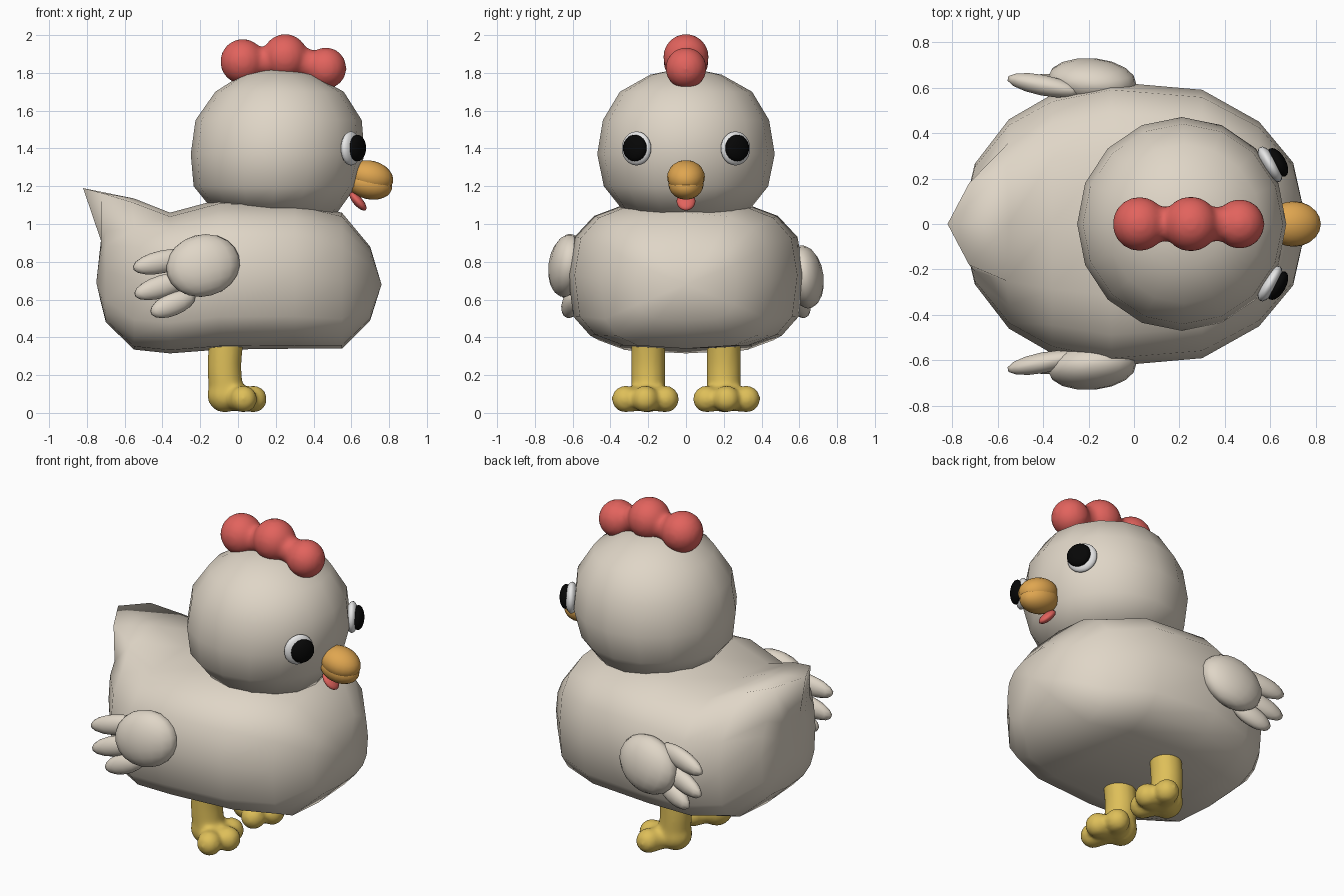
import bpy, bmesh
from math import sin, cos, pi, radians
from mathutils import Matrix, Vector, Euler

cube = bpy.data.objects.get("Cube")
if cube:
    bpy.data.objects.remove(cube)


def material(name, rgb):
    m = bpy.data.materials.new(name)
    m.use_nodes = True
    m.diffuse_color = (*rgb, 1)
    bsdf = m.node_tree.nodes["Principled BSDF"]
    bsdf.inputs["Base Color"].default_value = (*rgb, 1)
    bsdf.inputs["Roughness"].default_value = 0.7
    return m


CREAM = material("cream feathers", (0.74, 0.67, 0.57))
RED = material("comb red", (0.76, 0.125, 0.11))
ORANGE = material("beak orange", (0.74, 0.38, 0.08))
YELLOW = material("leg yellow", (0.73, 0.52, 0.10))
WHITE = material("eye white", (0.86, 0.86, 0.86))
BLACK = material("pupil black", (0.002, 0.002, 0.002))


def finish(name, bm, mat):
    bmesh.ops.recalc_face_normals(bm, faces=bm.faces)
    for f in bm.faces:
        f.smooth = True
    mesh = bpy.data.meshes.new(name)
    bm.to_mesh(mesh)
    bm.free()
    mesh.materials.append(mat)
    ob = bpy.data.objects.new(name, mesh)
    bpy.context.collection.objects.link(ob)
    return ob


def add_ball(bm, centre, radii, rot=(0, 0, 0), seg=20):
    """Ellipsoid with its own rotation in degrees."""
    turn = Euler([radians(a) for a in rot]).to_matrix().to_4x4()
    mat = Matrix.Translation(centre) @ turn @ Matrix.Diagonal((*radii, 1))
    bmesh.ops.create_uvsphere(bm, u_segments=seg, v_segments=seg // 2 + 2, radius=1, matrix=mat)


def ball(name, mat, centre, radii, rot=(0, 0, 0), seg=20):
    bm = bmesh.new()
    add_ball(bm, centre, radii, rot, seg)
    return finish(name, bm, mat)


def loft(rings, start, end):
    """Skin between rings of points, closed to a pole at both ends."""
    bm = bmesh.new()
    rows = [[bm.verts.new(p) for p in r] for r in rings]
    n = len(rows[0])
    for a, b in zip(rows, rows[1:]):
        for i in range(n):
            bm.faces.new((a[i], a[(i + 1) % n], b[(i + 1) % n], b[i]))
    for row, pole in ((rows[0], start), (rows[-1], end)):
        v = bm.verts.new(pole)
        for i in range(n):
            bm.faces.new((row[i], row[(i + 1) % n], v))
    return bm


def blob(name, mat, balls, smooth):
    """Balls melted together into one soft shape."""
    bm = bmesh.new()
    for centre, r in balls:
        add_ball(bm, centre, (r, r, r))
    ob = finish(name, bm, mat)
    rm = ob.modifiers.new("melt", "REMESH")
    rm.mode = "VOXEL"
    rm.voxel_size = 0.014
    rm.use_smooth_shade = True
    sm = ob.modifiers.new("soften", "SMOOTH")
    sm.factor = 0.5
    sm.iterations = smooth
    return ob


# Body: sections along x as (x, bottom, top, half width), boxier underneath
N = 16


def section_point(x, lo, hi, w, i):
    s, c = sin(2 * pi * i / N), cos(2 * pi * i / N)
    power = 0.72 if c > 0 else 0.6
    s, c = [(1 if v >= 0 else -1) * abs(v) ** power for v in (s, c)]
    return Vector((x, w * s, (lo + hi) / 2 + (hi - lo) / 2 * c))


sections = [(-0.725, 0.58, 0.92, 0.16), (-0.70, 0.48, 1.02, 0.265),
            (-0.55, 0.335, 1.06, 0.46), (-0.36, 0.315, 1.06, 0.57),
            (-0.10, 0.335, 1.13, 0.625), (0.30, 0.34, 1.12, 0.59),
            (0.55, 0.34, 1.06, 0.45), (0.70, 0.49, 0.88, 0.27)]
rings = [[section_point(*sec, i) for i in range(N)] for sec in sections]
# Tail: the rear top edge fans up and back to a broad point
rings[1][0] = Vector((-0.82, 0, 1.19))
rings[2][0].z = 1.135
for i, side in ((1, 1), (N - 1, -1)):
    rings[1][i] = Vector((-0.725, side * 0.18, 1.165))
    rings[2][i] = Vector((-0.56, side * 0.25, 1.115))
finish("body", loft(rings, (-0.75, 0, 0.69), (0.76, 0, 0.68)), CREAM)

# Head: rings up z as (z, centre x, radius x, radius y)
levels = [(1.07, 0.18, 0.34, 0.34), (1.20, 0.195, 0.43, 0.435), (1.37, 0.21, 0.46, 0.47),
          (1.55, 0.215, 0.44, 0.44), (1.70, 0.22, 0.34, 0.35), (1.79, 0.21, 0.19, 0.19)]
rings = [[Vector((cx + rx * cos(2 * pi * i / N), ry * sin(2 * pi * i / N), z))
          for i in range(N)] for z, cx, rx, ry in levels]
for p in rings[0]:
    p.z -= 0.08 * (p.x - 0.3)
finish("head", loft(rings, (0.2, 0, 1.05), (0.21, 0, 1.83)), CREAM)

# Comb: three knobs joined by narrow necks
blob("comb", RED, [((0.025, 0, 1.86), 0.12), ((0.25, 0, 1.884), 0.122),
                   ((0.465, 0, 1.825), 0.11), ((0.135, 0, 1.86), 0.078),
                   ((0.365, 0, 1.85), 0.078)], 8)

# Beak and wattle
ball("upper_beak", ORANGE, (0.702, 0, 1.25), (0.122, 0.10, 0.085), (0, 15, 0))
ball("lower_beak", ORANGE, (0.695, 0, 1.21), (0.122, 0.093, 0.079), (0, 12, 0))
ball("wattle", RED, (0.635, 0, 1.12), (0.062, 0.05, 0.025), (0, 48, 0))

for side, label, wing_z in ((-1, "right", 0.78), (1, "left", 0.72)):
    # Eyes, turned outward
    turn = (0, 0, side * 30)
    ball(label + "_eye", WHITE, (0.598, side * 0.262, 1.40), (0.036, 0.088, 0.09), turn)
    ball(label + "_pupil", BLACK, (0.632, side * 0.271, 1.402), (0.035, 0.07, 0.07), turn)

    # Wing with three feathers
    ball(label + "_wing", CREAM, (-0.185, side * 0.63, wing_z), (0.198, 0.098, 0.165),
         (side * 8, -15, side * -6), 16)
    for k, (x, z, length, tilt) in enumerate(((-0.40, 0.80, 0.165, -12),
                                              (-0.40, 0.67, 0.16, -17),
                                              (-0.345, 0.575, 0.13, -22))):
        ball(f"{label}_feather_{k + 1}", CREAM, (x, side * 0.61, z),
             (length, 0.046, 0.06), (0, tilt, side * -11), 14)

    # Leg and three-toed foot
    y = side * 0.2
    parts = [((-0.06 - 0.012 * sin(k * pi / 8), y, 0.38 - 0.034 * k), 0.092) for k in range(9)]
    parts += [((-0.07, y, 0.095), 0.094)]
    for dx, dy in ((0.083, 0.015), (0.03, -0.092), (0.03, 0.122)):
        for t in (0.4, 0.7, 1.0):
            parts.append(((-0.03 + t * (dx + 0.03), y + side * dy * t, 0.073), 0.062 + 0.01 * t))
    blob(label + "_leg", YELLOW, parts, 10)
